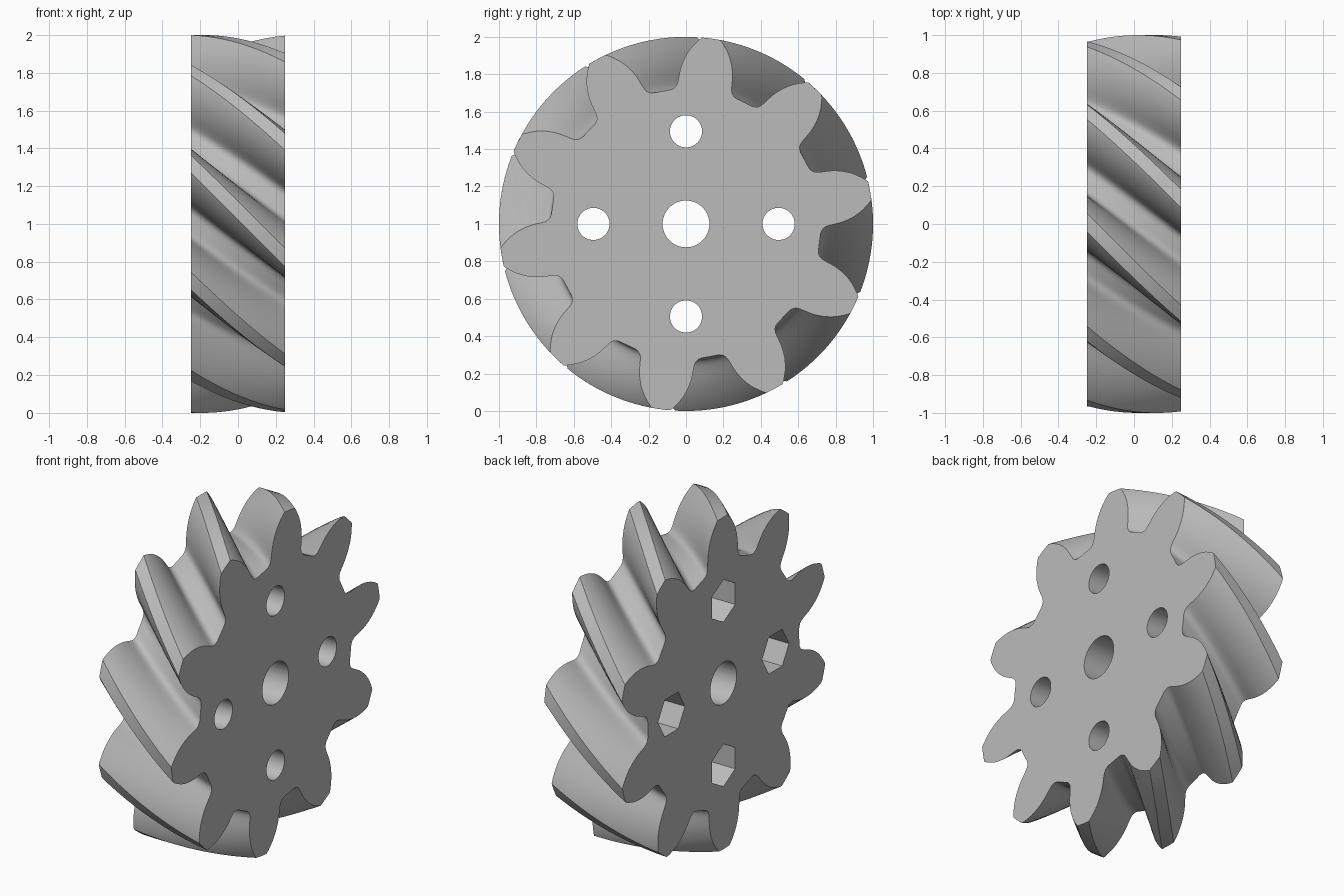
import bpy, bmesh
from math import radians, sin, cos, pi

if "Cube" in bpy.data.objects:
    bpy.data.objects.remove(bpy.data.objects["Cube"], do_unlink=True)

TEETH = 10
HALF_WIDTH = 0.25
TWIST = radians(28.8)
FACE_ANGLE = radians(82.3)    # centre of a tooth on the +x face
STEPS = 20

grey = bpy.data.materials.new("plain grey")
grey.use_nodes = True
colour = (0.5, 0.5, 0.5, 1)
grey.diffuse_color = colour
grey.node_tree.nodes["Principled BSDF"].inputs["Base Color"].default_value = colour


def loft(name, profile, x0, x1, steps=1, start=0.0, twist=0.0, centre=(0, 0)):
    """Sweep a polar (radius, angle) profile along x, turning it as it goes."""
    bm = bmesh.new()
    rings = []
    for i in range(steps + 1):
        t = i / steps
        turn = start + twist * t
        rings.append([bm.verts.new((x0 + (x1 - x0) * t,
                                    centre[0] + r * cos(a + turn),
                                    centre[1] + r * sin(a + turn)))
                      for r, a in profile])
    n = len(profile)
    for low, high in zip(rings, rings[1:]):
        for k in range(n):
            j = (k + 1) % n
            bm.faces.new((low[k], low[j], high[j], high[k]))
    bm.faces.new(rings[0])
    bm.faces.new(rings[-1])
    bmesh.ops.recalc_face_normals(bm, faces=bm.faces)
    mesh = bpy.data.meshes.new(name)
    bm.to_mesh(mesh)
    bm.free()
    mesh.materials.append(grey)
    obj = bpy.data.objects.new(name, mesh)
    obj.location.z = 1
    bpy.context.collection.objects.link(obj)
    return obj


def ring(radius, sides):
    return [(radius, 2 * pi * k / sides) for k in range(sides)]


# Half of one tooth: radius and degrees from the tooth centre, root to tip
flank = [(0.721, 16), (0.722, 14.2), (0.727, 13.0), (0.736, 12.0), (0.75, 11.3),
         (0.77, 10.8), (0.80, 10.3), (0.83, 9.75), (0.86, 9.0), (0.89, 8.1),
         (0.92, 7.0), (0.945, 5.9), (0.97, 4.6), (0.988, 3.6), (1.0, 2.8)]
tooth = ([(r, -a) for r, a in flank] + [(1.0, 0)] + flank[::-1])
profile = [(r, radians(a) + 2 * pi * k / TEETH)
           for k in range(TEETH) for r, a in tooth]

# Helical gear body
gear = loft("helical_gear", profile, -HALF_WIDTH, HALF_WIDTH, STEPS,
            FACE_ANGLE - TWIST, TWIST)

# Centre bore, four bolt holes and their hexagonal nut pockets on the -x side
cutters = [loft("bore_cutter", ring(0.125, 64), -0.4, 0.4)]
for k in range(4):
    a = k * pi / 2
    spot = (0.495 * cos(a), 0.495 * sin(a))
    cutters.append(loft("bolt_hole_cutter", ring(0.086, 48), -0.4, 0.4, centre=spot))
    cutters.append(loft("nut_pocket_cutter", ring(0.128, 6), -0.4, 0.0,
                        start=a, centre=spot))

bpy.context.view_layer.objects.active = gear
for cutter in cutters:
    cutter.hide_render = True
    cut = gear.modifiers.new("cut", "BOOLEAN")
    cut.operation = "DIFFERENCE"
    cut.solver = "EXACT"
    cut.object = cutter
    bpy.ops.object.modifier_apply(modifier=cut.name)
for cutter in cutters:
    bpy.data.objects.remove(cutter, do_unlink=True)

# Smooth flanks and bores, crisp tip lands and faces
bpy.ops.object.select_all(action="DESELECT")
gear.select_set(True)
bpy.ops.object.shade_smooth_by_angle(angle=radians(30))
